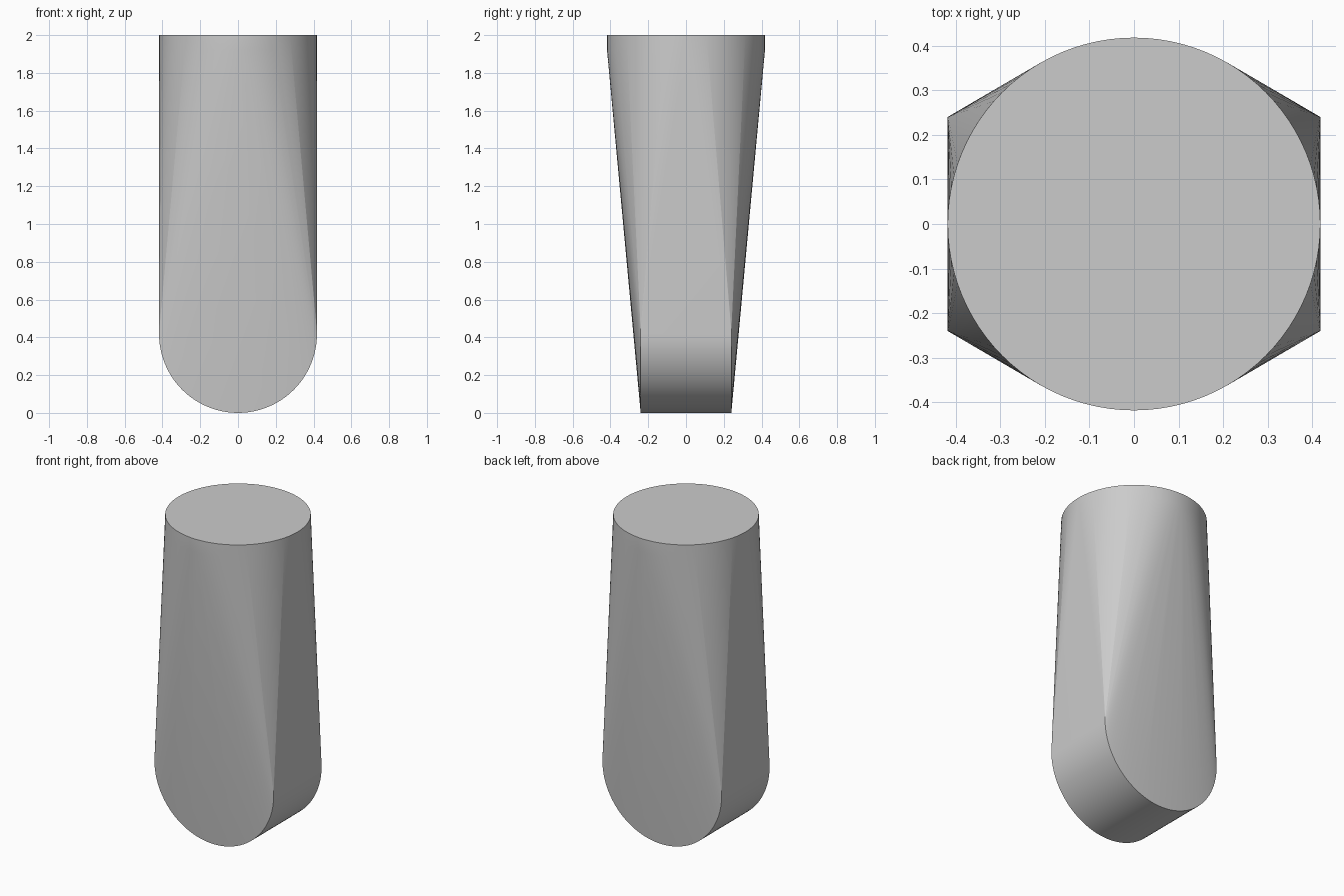
import bpy, bmesh, math
from mathutils import Vector

cube = bpy.data.objects.get("Cube")
if cube:
    bpy.data.objects.remove(cube, do_unlink=True)

RADIUS = 0.418
HALF_WIDTH = 0.24
HEIGHT = 2.0
RIM = 0.08
SEGMENTS = 96

grey = bpy.data.materials.new("plain grey")
grey.use_nodes = True
colour = (0.6, 0.6, 0.6, 1)
grey.diffuse_color = colour
grey.node_tree.nodes["Principled BSDF"].inputs["Base Color"].default_value = colour


def add_ring(bm, centre, u, v):
    """Circle of points around centre in the plane of u and v."""
    for i in range(SEGMENTS):
        a = math.tau * i / SEGMENTS
        bm.verts.new(centre + RADIUS * (math.cos(a) * u + math.sin(a) * v))


X, Y, Z = Vector((1, 0, 0)), Vector((0, 1, 0)), Vector((0, 0, 1))
bm = bmesh.new()

# Round top rim
for z in (HEIGHT - RIM, HEIGHT):
    add_ring(bm, z * Z, X, Y)

# Rounded foot, a short cylinder lying front to back
for side in (-1, 1):
    add_ring(bm, RADIUS * Z + side * HALF_WIDTH * Y, X, Z)

# Skin stretched between the rim and the foot
hull = bmesh.ops.convex_hull(bm, input=bm.verts)
loose = {g for g in hull["geom_interior"] + hull["geom_unused"]
         if isinstance(g, bmesh.types.BMVert) and not g.link_faces}
bmesh.ops.delete(bm, geom=list(loose), context="VERTS")
bmesh.ops.dissolve_limit(bm, angle_limit=math.radians(0.1),
                         verts=bm.verts, edges=bm.edges)
bmesh.ops.recalc_face_normals(bm, faces=bm.faces)

mesh = bpy.data.meshes.new("tapered_peg")
bm.to_mesh(mesh)
bm.free()
mesh.materials.append(grey)
peg = bpy.data.objects.new("tapered_peg", mesh)
bpy.context.collection.objects.link(peg)

# Smooth sides with crisp rims
bpy.context.view_layer.objects.active = peg
peg.select_set(True)
bpy.ops.object.shade_smooth_by_angle(angle=math.radians(30))
